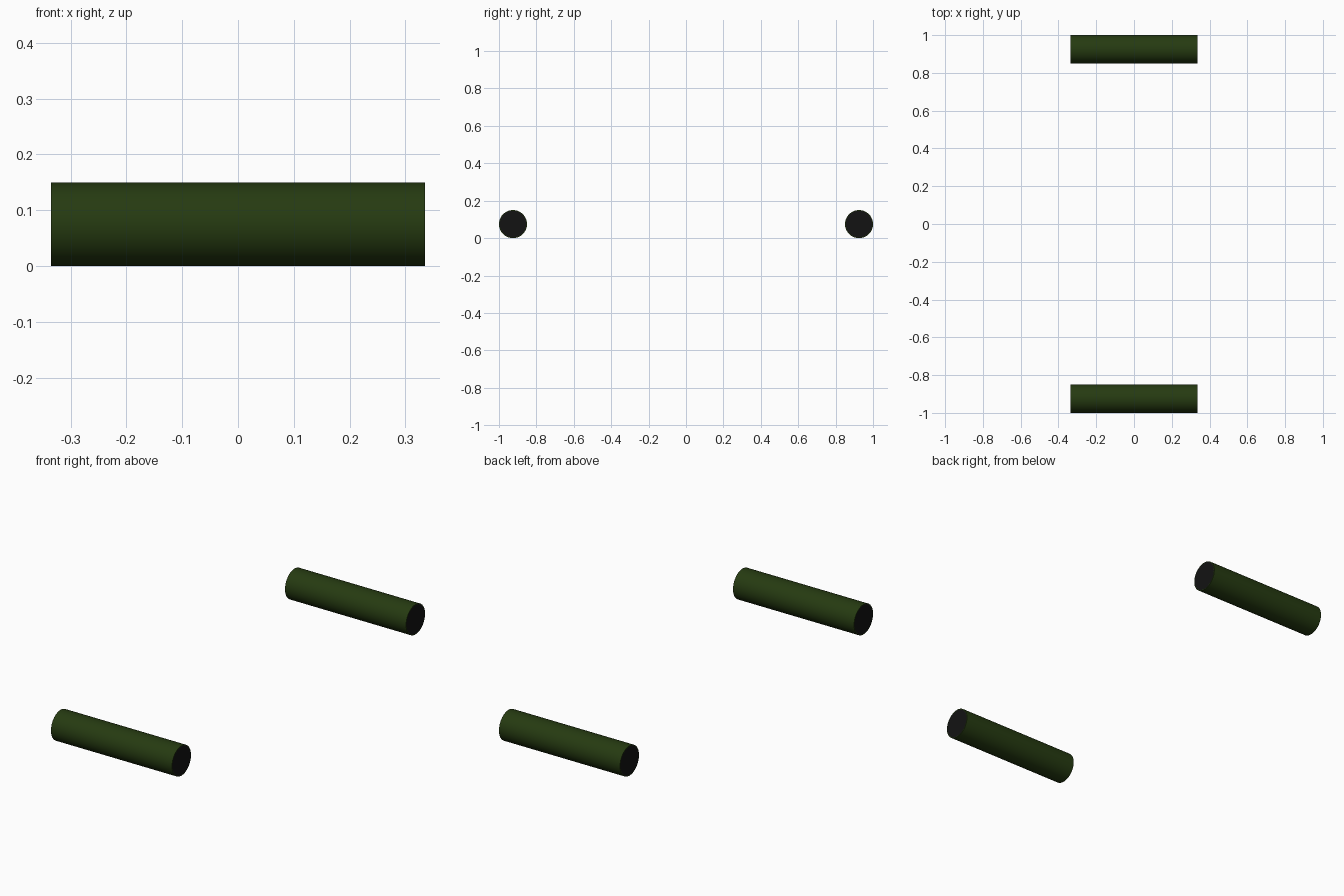
import bpy, bmesh, math
from mathutils import Matrix

if "Cube" in bpy.data.objects:
    bpy.data.objects.remove(bpy.data.objects["Cube"])

RADIUS, LENGTH, OFFSET = 0.075, 0.67, 0.925


def material(name, rgb):
    m = bpy.data.materials.new(name)
    m.diffuse_color = (*rgb, 1)
    m.use_nodes = True
    m.node_tree.nodes["Principled BSDF"].inputs["Base Color"].default_value = m.diffuse_color
    return m


green = material("dark green", (0.019, 0.043, 0.0056))
black = material("black", (0.006, 0.006, 0.006))


def roller(name, y):
    # Solid cylinder lying along x, with dark inset discs on both ends
    bm = bmesh.new()
    bmesh.ops.create_cone(bm, cap_ends=True, segments=64, radius1=RADIUS,
                          radius2=RADIUS, depth=LENGTH,
                          matrix=Matrix.Rotation(math.pi / 2, 4, 'Y'))
    caps = [f for f in bm.faces if len(f.verts) > 4]
    bmesh.ops.inset_individual(bm, faces=caps, thickness=0.004)
    for f in bm.faces:
        f.material_index = 1 if len(f.verts) > 4 else 0
        f.smooth = abs(f.normal.x) < 0.5
    # Keep the end rims sharp
    for e in bm.edges:
        if e.calc_face_angle(0) > math.radians(40):
            e.smooth = False
    mesh = bpy.data.meshes.new(name)
    bm.to_mesh(mesh)
    bm.free()
    mesh.materials.append(green)
    mesh.materials.append(black)
    ob = bpy.data.objects.new(name, mesh)
    ob.location = (0, y, RADIUS)
    bpy.context.collection.objects.link(ob)


roller("front_roller", -OFFSET)
roller("back_roller", OFFSET)
